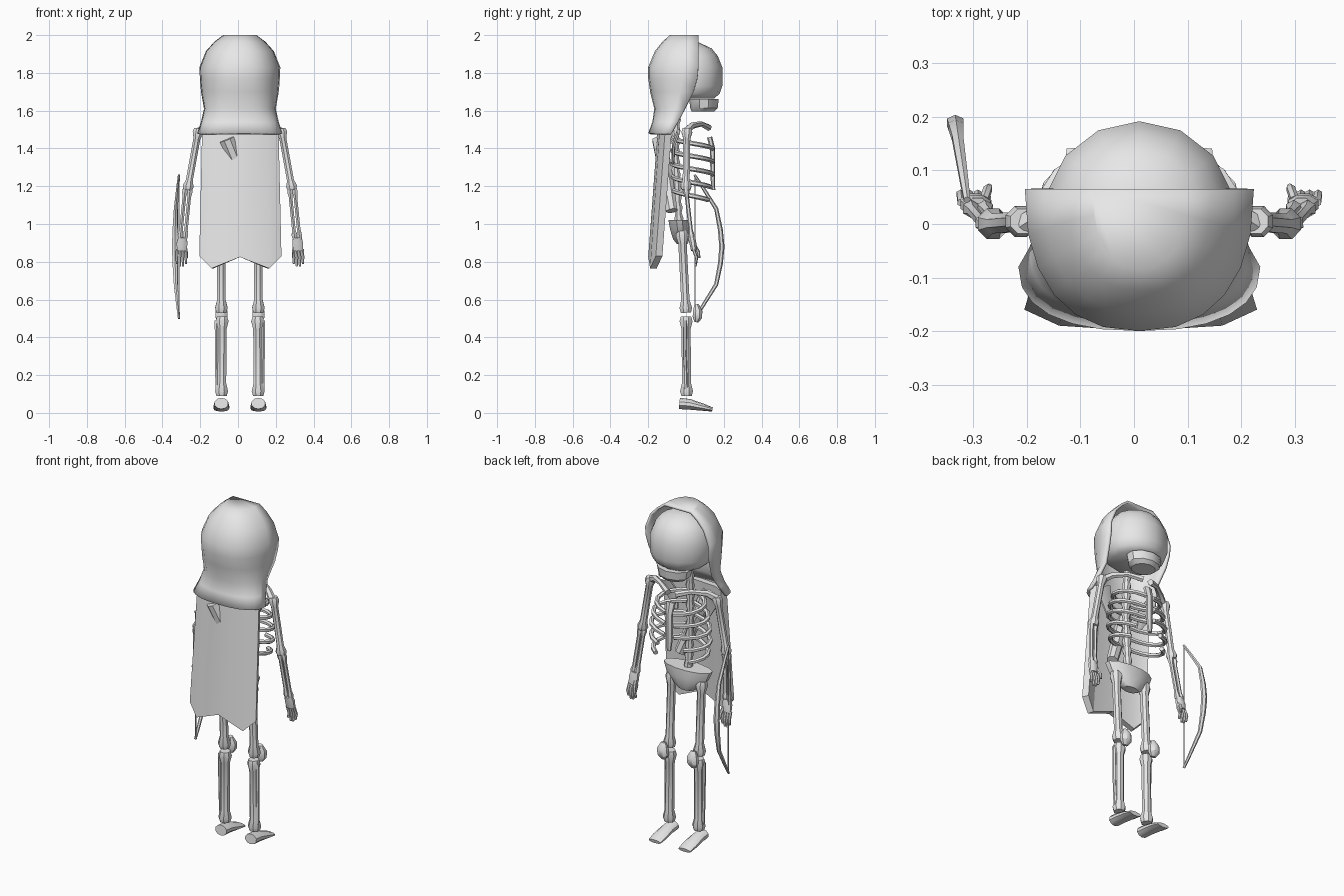
import bpy, math
from mathutils import Vector

if "Cube" in bpy.data.objects:
    bpy.data.objects.remove(bpy.data.objects["Cube"])

CX = 0.01  # body centre line
grey = bpy.data.materials.new("bone_grey")
grey.diffuse_color = (0.8, 0.8, 0.8, 1)
grey.use_nodes = True
grey.node_tree.nodes["Principled BSDF"].inputs["Base Color"].default_value = grey.diffuse_color


def make(name, verts, faces, angle=35):
    me = bpy.data.meshes.new(name)
    me.from_pydata([tuple(v) for v in verts], [], faces)
    me.materials.append(grey)
    ob = bpy.data.objects.new(name, me)
    bpy.context.collection.objects.link(ob)
    bpy.ops.object.select_all(action='DESELECT')
    ob.select_set(True)
    bpy.context.view_layer.objects.active = ob
    bpy.ops.object.mode_set(mode='EDIT')
    bpy.ops.mesh.select_all(action='SELECT')
    bpy.ops.mesh.normals_make_consistent(inside=False)
    bpy.ops.object.mode_set(mode='OBJECT')
    bpy.ops.object.shade_smooth_by_angle(angle=math.radians(angle))
    return ob


def tube(name, pts, radii, sides=8, ref=(0, 1, 0), flat=False, angle=35):
    """Loft rings along a path; a radius may be a (side, ref) pair."""
    pts = [Vector(p) for p in pts]
    ref, verts, n = Vector(ref), [], len(pts)
    for i, p in enumerate(pts):
        d = (pts[min(i + 1, n - 1)] - pts[max(i - 1, 0)]).normalized()
        a = d.cross(ref).normalized()
        b = a.cross(d)
        if flat:  # keep rings horizontal
            a, b = Vector((1, 0, 0)), Vector((0, 1, 0))
        r = radii[i] if isinstance(radii[i], tuple) else (radii[i], radii[i])
        for k in range(sides):
            t = math.tau * (k + 0.5) / sides
            verts.append(p + a * r[0] * math.cos(t) + b * r[1] * math.sin(t))
    faces = [(i * sides + k, i * sides + (k + 1) % sides,
              (i + 1) * sides + (k + 1) % sides, (i + 1) * sides + k)
             for i in range(n - 1) for k in range(sides)]
    faces += [tuple(range(sides)), tuple(range((n - 1) * sides, n * sides))]
    return make(name, verts, faces, angle)


def bone(name, p, q, r, end, sides=8):
    """Straight shaft with flared ends."""
    p, q = Vector(p), Vector(q)
    return tube(name, [p.lerp(q, f) for f in (0, .06, .16, .84, .94, 1)],
                [end * .8, end, r, r, end, end * .8], sides)


# skull and jaw
prof = [(1.665, .13), (1.69, .158), (1.73, .172), (1.83, .172), (1.89, .148), (1.93, .115), (1.96, .05)]
tube("skull", [(CX, .02, z) for z, r in prof], [(r * 1.03, r) for z, r in prof], 14, flat=True, angle=50)
tube("jaw", [(CX, .09, 1.595), (CX, .095, 1.615), (CX, .095, 1.662)],
     [(.07, .06), (.095, .073), (.105, .078)], 10, flat=True)

# hood: open arches stacked by height (z, half width, back y, front y)
rows = [(1.48, .226, -.2, -.08), (1.54, .206, -.178, -.045), (1.61, .19, -.168, -.005),
        (1.70, .206, -.19, .04), (1.77, .212, -.2, .06), (1.83, .214, -.2, .065),
        (1.915, .18, -.165, .065), (1.965, .135, -.125, .065), (2.0, .088, -.085, .065)]
N = 12
verts = []
for z, w, yb, yf in rows:
    for k in range(N + 1):
        t = math.pi * k / N
        c, s = math.cos(t), math.sin(t)
        verts.append((CX + w * math.copysign(abs(c) ** .85, c), yf - (yf - yb) * max(s, 0) ** .85, z))
M = N + 1
faces = [(i * M + k, i * M + k + 1, (i + 1) * M + k + 1, (i + 1) * M + k)
         for i in range(len(rows) - 1) for k in range(N)]
faces.append(tuple(range((len(rows) - 1) * M, len(rows) * M)))
hood = make("hood", verts, faces, 50)
mod = hood.modifiers.new("thickness", 'SOLIDIFY')
mod.thickness, mod.offset = .015, -1

# cape: thick curved sheet with a pointed hem (x, back y at hem, hem z)
cols = [(-.215, -.16, .83), (-.15, -.19, .765), (0, -.2, .825), (.155, -.19, .765), (.22, -.16, .83)]
verts = []
for x, y, zh in cols:
    for top in (0, 1):
        z = 1.50 if top else zh
        yy = y + (.05 if top else 0)
        xx = CX + x * (.93 if top else 1)
        verts += [(xx, yy, z), (CX + (xx - CX) * .93, yy + .035, z)]
faces = []
for i in range(4):
    a, b = i * 4, i * 4 + 4
    faces += [(a, b, b + 2, a + 2), (a + 1, a + 3, b + 3, b + 1),
              (a, a + 1, b + 1, b), (a + 2, b + 2, b + 3, a + 3)]
faces += [(0, 2, 3, 1), (16, 17, 19, 18)]
make("cape", verts, faces, 20)

# quiver slung across the back
tube("quiver", [(-.06, -.14, 1.45), (CX, -.11, 1.28), (.09, -.075, 1.07)], [.042, .038, .032], 8)

# spine with vertebra ridges
sp = [1.0 + .64 * i / 22 for i in range(23)]
tube("spine", [(CX, -.035 - .02 * math.sin((z - 1) * 4), z) for z in sp],
     [.026 if i % 2 else .018 for i in range(23)], 8)

# pelvis bowl
tube("pelvis", [(CX, -.02, .895), (CX, -.025, .92), (CX, -.03, .97), (CX, -.035, 1.02)],
     [(.05, .03), (.09, .045), (.135, .056), (.155, .06)], 12, flat=True)

# breastbone
tube("breastbone", [(CX, .145, 1.18), (CX, .142, 1.24), (CX, .14, 1.40), (CX, .125, 1.46)],
     [(.012, .01), (.02, .012), (.022, .014), (.028, .014)], 6)

for s, side in ((-1, "left"), (1, "right")):
    def P(x, y, z):
        return (CX + s * x, y, z)

    # ribs, the lower ones stopping short of the breastbone
    for i, w in enumerate((.14, .165, .18, .18, .165)):
        z0 = 1.455 - .068 * i
        end = 80 if i < 3 else 62 - 12 * (i - 3)
        pts = []
        for k in range(8):
            t = math.radians(-85 + (end + 85) * k / 7)
            pts.append(P(w * math.cos(t), .035 + .108 * math.sin(t), z0 - .055 * k / 7))
        tube(f"rib_{side}_{i}", pts, [.013] * 8, 6, ref=(0, 0, 1))

    # collar bone and shoulder blade
    tube(f"collar_bone_{side}", [P(.215, 0, 1.49), P(.17, .03, 1.52), P(.10, .08, 1.53), P(.025, .12, 1.51)],
         [.022, .018, .014, .018], 6, ref=(0, 0, 1))
    tube(f"shoulder_blade_{side}", [P(.10, -.07, 1.32), P(.13, -.065, 1.42), P(.16, -.04, 1.49)],
         [(.012, .008), (.045, .01), (.04, .01)], 6)

    # arm
    bone(f"upper_arm_{side}", P(.218, .005, 1.505), P(.277, .0, 1.18), .02, .031)
    for j, dx in enumerate((-.013, .013)):
        bone(f"forearm_{side}_{j}", P(.277 + dx, .0, 1.185), P(.303 + dx, .03, .925), .011, .017, 6)
    tube(f"palm_{side}", [P(.303, .03, .93), P(.306, .036, .90), P(.308, .042, .86)],
         [(.024, .02), (.031, .02), (.028, .016)], 8)
    for j in range(4):
        x = .284 + .016 * j
        tip = .775 if j in (1, 2) else .79
        tube(f"finger_{side}_{j}", [P(x, .04, .865), P(x + .002, .056, .82), P(x + .001, .05, tip)],
             [.0085, .0085, .006], 6)
    tube(f"thumb_{side}", [P(.29, .045, .89), P(.283, .066, .85), P(.281, .07, .82)], [.009, .009, .006], 6)

    # leg
    bone(f"thigh_{side}", P(.098, -.022, .965), P(.098, 0, .53), .024, .036)
    tube(f"kneecap_{side}", [P(.098, .055, .48), P(.098, .06, .505), P(.098, .062, .54), P(.098, .055, .575)],
         [(.016, .012), (.034, .027), (.034, .027), (.016, .012)], 8)
    bone(f"shin_{side}", P(.094, 0, .51), P(.097, .003, .09), .026, .037)
    tube(f"outer_shin_{side}", [P(.124, -.006, .49), P(.124, -.006, .3), P(.12, 0, .11)], [.011, .009, .011], 6)
    tube(f"foot_{side}", [P(.098, -.035, .05), P(.098, .02, .045), P(.098, .09, .03), P(.098, .14, .018)],
         [(.038, .03), (.039, .028), (.044, .019), (.04, .011)], 10, ref=(0, 0, 1))

# bow and string
yz = [(.045, 1.26), (.085, 1.20), (.16, 1.08), (.182, .97), (.19, .88), (.182, .79), (.16, .68), (.085, .56), (.045, .50)]


def bow_x(y):
    return -.312 - .022 * (y - .045) / .145


tube("bow", [(bow_x(y), y, z) for y, z in yz],
     [(.007, .007), (.009, .009), (.012, .011), (.016, .013), (.018, .014),
      (.016, .013), (.012, .011), (.009, .009), (.007, .007)], 6)
tube("bow_string", [(-.312, .047, 1.25), (-.312, .047, .51)], [.004, .004], 4)
